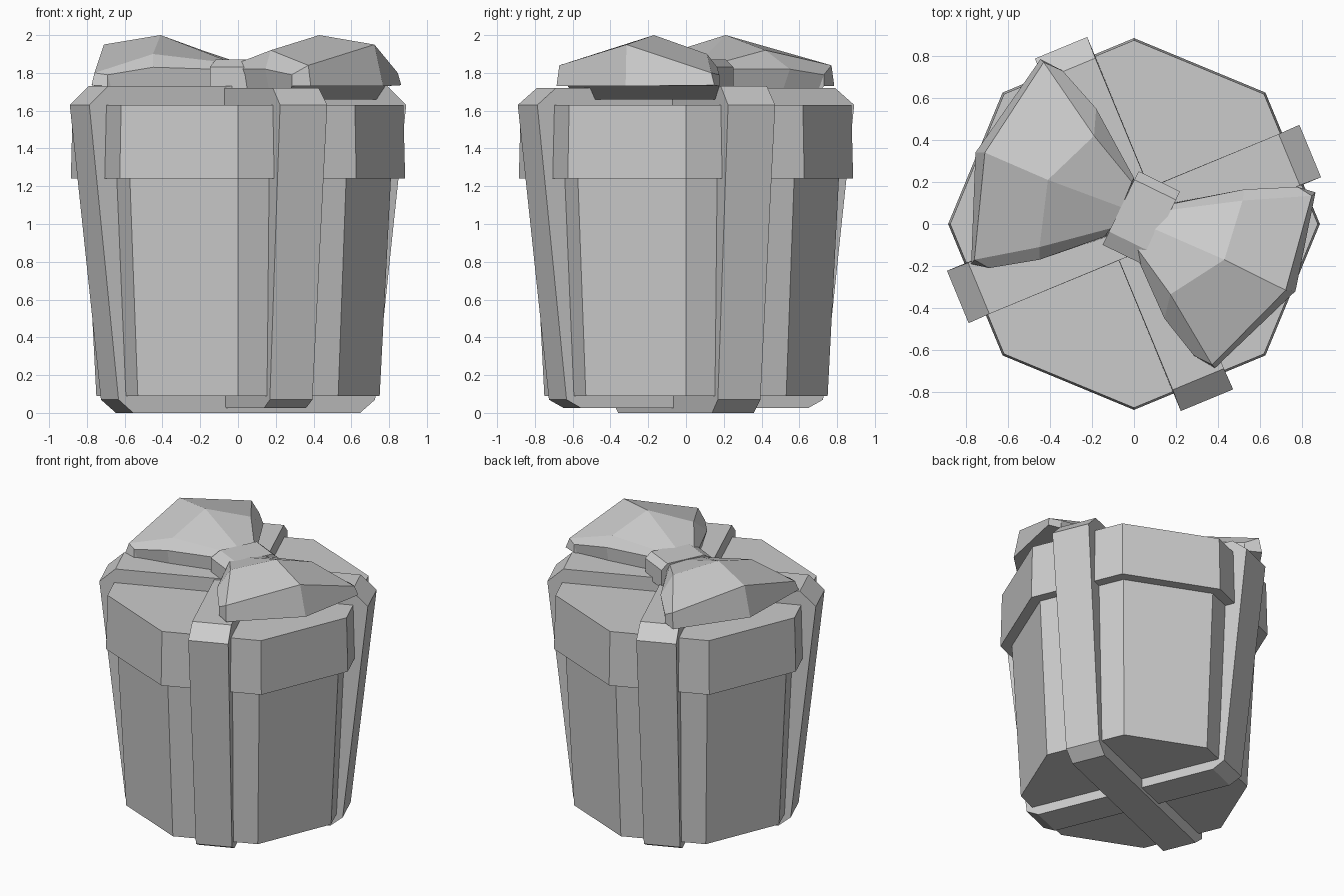
import bpy, bmesh, math
from mathutils import Matrix, Vector

if "Cube" in bpy.data.objects:
    bpy.data.objects.remove(bpy.data.objects["Cube"])


def finish(name, bm):
    bmesh.ops.recalc_face_normals(bm, faces=bm.faces)
    me = bpy.data.meshes.new(name)
    bm.to_mesh(me)
    bm.free()
    ob = bpy.data.objects.new(name, me)
    bpy.context.collection.objects.link(ob)
    return ob


def loft(name, rings, matrix=Matrix()):
    """Closed skin through rings of equal point count, capped at both ends."""
    bm = bmesh.new()
    rows = [[bm.verts.new(matrix @ Vector(p)) for p in ring] for ring in rings]
    n = len(rows[0])
    for a, b in zip(rows, rows[1:]):
        for i in range(n):
            j = (i + 1) % n
            bm.faces.new((a[i], a[j], b[j], b[i]))
    bm.faces.new(rows[0][::-1])
    bm.faces.new(rows[-1])
    return finish(name, bm)


def octagon(r, z):
    return [(r * math.cos(i * math.pi / 4), r * math.sin(i * math.pi / 4), z) for i in range(8)]


# Tapered eight-sided box and its lid
loft("box_body", [octagon(0.75, 0.09), octagon(0.81, 1.25)])
loft("box_lid", [octagon(0.885, 1.24), octagon(0.875, 1.63)])


# Ribbon straps wrapping the box through opposite face centres
def strap(name, angle, z_bottom, z_top):
    half = [(0.65, z_bottom, 0.12), (0.735, 0.07, 0.122), (0.908, 1.63, 0.135), (0.80, z_top, 0.132)]
    outline = half + [(-r, z, w) for r, z, w in reversed(half)]
    rings = [[(r, s * w, z) for r, z, w in outline] for s in (-1, 1)]
    loft(name, rings, Matrix.Rotation(math.radians(angle), 4, 'Z'))


strap("ribbon_strap_lower", 22.5, 0.0, 1.73)
strap("ribbon_strap_upper", 112.5, 0.025, 1.72)

# Knot: arched band across the middle of the bow
arch = [(-0.195, 1.70), (-0.195, 1.83), (-0.125, 1.87), (0.15, 1.87), (0.195, 1.83), (0.195, 1.70)]
loft("bow_knot", [[(l, s * 0.11, z) for l, z in arch] for s in (-1, 1)],
     Matrix.Translation((0.035, 0.028, 0)) @ Matrix.Rotation(math.radians(64), 4, 'Z'))

# Bow loop: cross-sections from the knot out to the rim
loop = [
    [(-.10, -.05, 1.70), (-.14, -.06, 1.82), (-.11, -.02, 1.86), (-.06, .08, 1.865),
     (-.01, .20, 1.86), (.0, .22, 1.82), (.0, .20, 1.70)],
    [(-.45, -.14, 1.67), (-.45, -.17, 1.83), (-.45, -.11, 1.90), (-.41, .21, 2.0),
     (-.19, .42, 1.92), (-.18, .55, 1.82), (-.20, .50, 1.67)],
    [(-.66, -.19, 1.68), (-.69, -.21, 1.79), (-.76, -.17, 1.80), (-.71, .34, 1.95),
     (-.43, .77, 1.84), (-.34, .73, 1.79), (-.33, .69, 1.68)],
    [(-.65, -.18, 1.66), (-.69, -.21, 1.73), (-.775, -.19, 1.735), (-.755, .34, 1.73),
     (-.445, .785, 1.73), (-.34, .73, 1.73), (-.33, .68, 1.66)],
]
loft("bow_loop_left", loop)

# Opposite loop: half turn with a slight twist and stretch
turn = Matrix(((-1.034, -0.141, 0, 0.036),
               (0.099, -0.891, 0, 0.058),
               (0, 0, 1, 0),
               (0, 0, 0, 1)))
loft("bow_loop_right", loop, turn)
